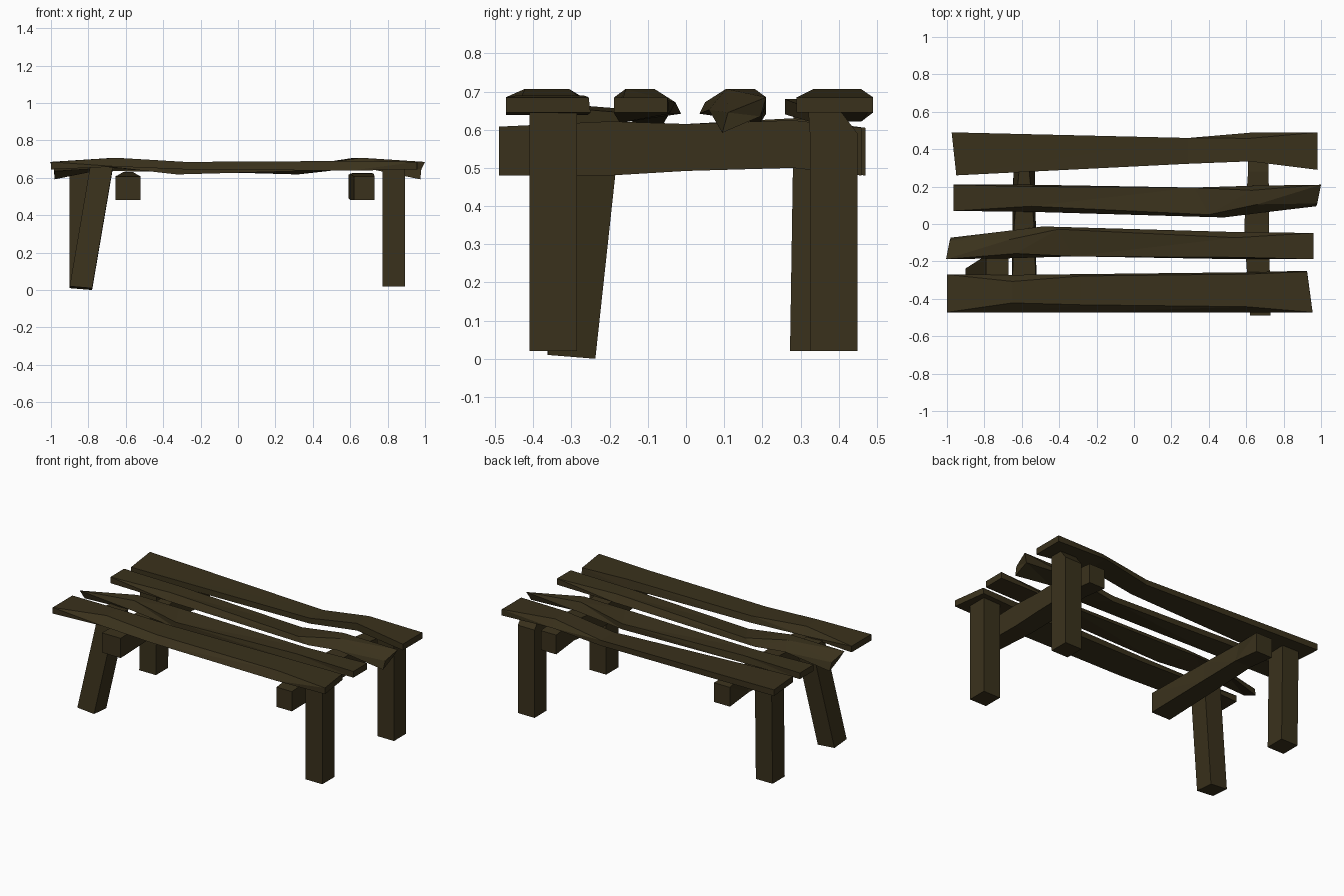
import bpy, bmesh

wood = bpy.data.materials.new("dark_wood")
wood.diffuse_color = (0.042, 0.031, 0.0115, 1)


def loft(name, sections):
    """Skin a run of four-cornered sections and cap both ends."""
    bm = bmesh.new()
    rings = [[bm.verts.new(p) for p in s] for s in sections]
    for a, b in zip(rings, rings[1:]):
        for i in range(4):
            j = (i + 1) % 4
            bm.faces.new((a[i], a[j], b[j], b[i]))
    bm.faces.new(rings[0][::-1])
    bm.faces.new(rings[-1])
    bmesh.ops.triangulate(bm, faces=bm.faces)
    bmesh.ops.recalc_face_normals(bm, faces=bm.faces)
    mesh = bpy.data.meshes.new(name)
    bm.to_mesh(mesh)
    bm.free()
    mesh.materials.append(wood)
    ob = bpy.data.objects.new(name, mesh)
    bpy.context.collection.objects.link(ob)
    return ob


def cut(x, y0, y1, zb=0.645, zt=0.685, in0=0.0, in1=0.0):
    """Plank section: wide at the bottom, optionally narrower on top."""
    return [(x, y0, zb), (x, y1, zb), (x, y1 - in1, zt), (x, y0 + in0, zt)]


# Outer seat planks, each with a hump near one end and a sag beside it
loft("front_plank", [cut(-1.0, -0.472, -0.27),
                     cut(-0.65, -0.472, -0.272, 0.66, 0.707, 0.05, 0.035),
                     cut(-0.28, -0.472, -0.268, 0.645, 0.685, 0.04, 0.01),
                     cut(0.6, -0.472, -0.258, 0.638, 0.69, 0.03, 0.01),
                     [(0.955, -0.472, 0.645), (0.925, -0.25, 0.645),
                      (0.925, -0.255, 0.685), (0.955, -0.472, 0.685)]])
loft("back_plank", [[(-0.95, 0.26, 0.64), (-0.975, 0.49, 0.645),
                     (-0.975, 0.49, 0.685), (-0.95, 0.26, 0.68)],
                    cut(0.29, 0.322, 0.46, 0.622, 0.657),
                    cut(0.62, 0.335, 0.488, 0.66, 0.707, 0.0, 0.03),
                    cut(0.98, 0.29, 0.49)])

# Inner seat planks: one twisted board, used twice, turned end for end
inner = [cut(-0.965, 0.07, 0.21),
         cut(-0.55, 0.065, 0.21, 0.642, 0.685, 0.03, 0.01),
         [(0.48, 0.035, 0.642), (0.32, 0.195, 0.618),
          (0.32, 0.195, 0.655), (0.4, 0.05, 0.672)],
         [(0.68, 0.06, 0.652), (0.65, 0.205, 0.655),
          (0.63, 0.18, 0.707), (0.66, 0.105, 0.707)],
         [(0.975, 0.095, 0.592), (0.975, 0.195, 0.635),
          (1.0, 0.21, 0.685), (0.98, 0.11, 0.645)]]
loft("inner_plank_back", inner)
loft("inner_plank_front",
     [[(-x - 0.005, 0.022 - y, z) for x, y, z in s] for s in inner])


# Cross beams under the seat
def beam_cut(y, x0, x1, zb, zt, inset=0.0):
    return [(x0, y, zb), (x1, y, zb), (x1 - inset, y, zt), (x0 + inset, y, zt)]


loft("left_beam", [beam_cut(-0.46, -0.655, -0.52, 0.48, 0.608),
                   beam_cut(0.0, -0.65, -0.525, 0.492, 0.615, 0.01),
                   beam_cut(0.28, -0.645, -0.53, 0.5, 0.63, 0.03),
                   beam_cut(0.47, -0.645, -0.53, 0.48, 0.605)])
loft("right_beam", [beam_cut(-0.49, 0.62, 0.73, 0.48, 0.608),
                    beam_cut(-0.2, 0.6, 0.725, 0.48, 0.622),
                    beam_cut(0.0, 0.59, 0.722, 0.492, 0.615),
                    beam_cut(0.28, 0.61, 0.72, 0.5, 0.625),
                    beam_cut(0.46, 0.61, 0.72, 0.48, 0.605)])


# Legs
def square(x, y, z, w=0.12, d=0.125, tilt=0.0):
    return [(x + sx * w / 2, y + sy * d / 2, z - tilt * (sx + sy) / 2)
            for sx, sy in ((-1, -1), (1, -1), (1, 1), (-1, 1))]


loft("front_right_leg", [square(0.833, -0.348, 0.02), square(0.833, -0.348, 0.655)])
loft("front_left_leg", [square(-0.84, -0.3, 0.01, tilt=0.01),
                        square(-0.73, -0.23, 0.655, tilt=0.01)])
loft("back_right_leg", [square(0.833, 0.387, 0.02), square(0.833, 0.387, 0.59),
                        square(0.833, 0.36, 0.655, d=0.08)])
loft("back_left_leg", [square(-0.84, 0.335, 0.02), square(-0.84, 0.345, 0.655)])
